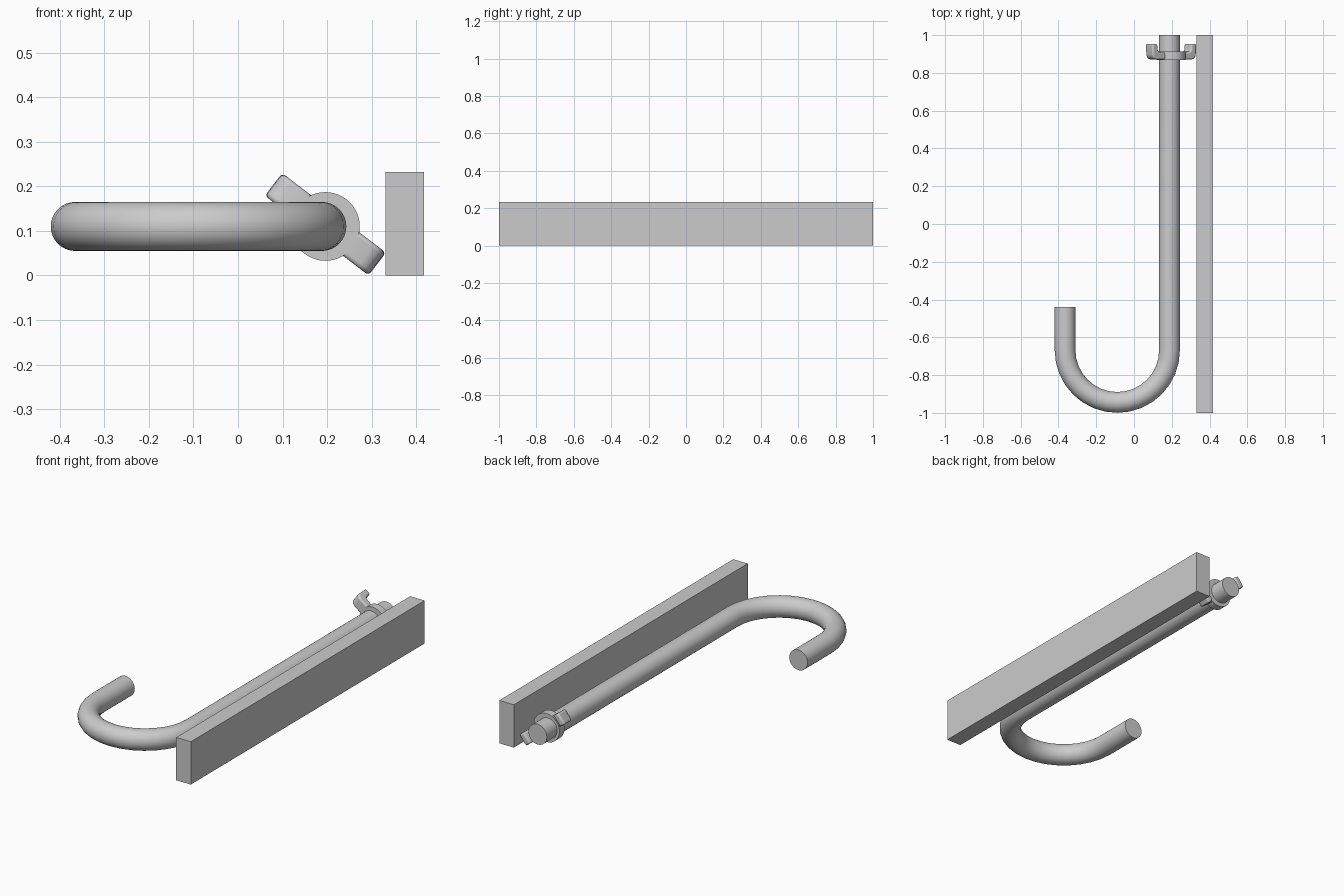
import bpy, bmesh, math
from mathutils import Vector

if "Cube" in bpy.data.objects:
    bpy.data.objects.remove(bpy.data.objects["Cube"])

ROD_X, ROD_Z, ROD_R = 0.188, 0.11, 0.055
NUT_X, NUT_Z = 0.196, 0.113


def finish(obj, angle=30):
    bpy.ops.object.select_all(action='DESELECT')
    obj.select_set(True)
    bpy.context.view_layer.objects.active = obj
    bpy.ops.object.shade_smooth_by_angle(angle=math.radians(angle))


def from_bmesh(name, bm):
    bmesh.ops.recalc_face_normals(bm, faces=bm.faces)
    me = bpy.data.meshes.new(name)
    bm.to_mesh(me)
    bm.free()
    obj = bpy.data.objects.new(name, me)
    bpy.context.collection.objects.link(obj)
    return obj


# Hooked rod: round section swept along a J path
bend_r, cx, cy, steps = 0.2765, -0.0885, -0.668, 16
path = [(ROD_X, 1.0)]
path += [(cx + bend_r * math.cos(math.pi * i / steps),
          cy - bend_r * math.sin(math.pi * i / steps)) for i in range(steps + 1)]
path += [(cx - bend_r, -0.44)]
bm = bmesh.new()
sides, rings = 32, []
for i, p in enumerate(path):
    if 0 < i < len(path) - 1:
        a = math.pi * (i - 1) / steps
    else:
        a = 0 if i == 0 else math.pi
    out = Vector((math.cos(a), -math.sin(a), 0))
    c = Vector((p[0], p[1], ROD_Z))
    ring = []
    for k in range(sides):
        t = 2 * math.pi * k / sides
        ring.append(bm.verts.new(c + ROD_R * (out * math.cos(t) + Vector((0, 0, math.sin(t))))))
    rings.append(ring)
for r0, r1 in zip(rings, rings[1:]):
    for k in range(sides):
        j = (k + 1) % sides
        bm.faces.new((r0[k], r0[j], r1[j], r1[k]))
bm.faces.new(rings[0])
bm.faces.new(rings[-1])
finish(from_bmesh("hook_rod", bm))

# Flat backing bar
bpy.ops.mesh.primitive_cube_add(size=1, location=(0.374, 0, 0.116))
bar = bpy.context.object
bar.name = "backing_bar"
bar.scale = (0.087, 2.0, 0.232)

# Round collar of the wing nut
bpy.ops.mesh.primitive_cylinder_add(vertices=48, radius=0.077, depth=0.043,
                                    location=(NUT_X, 0.8905, 0.11),
                                    rotation=(math.pi / 2, 0, 0))
bpy.context.object.name = "wing_nut_collar"
finish(bpy.context.object)

# Two upturned wings, one on each side of the collar
profile = [(0.058, 0.87), (0.115, 0.87), (0.130, 0.874), (0.141, 0.884), (0.145, 0.899),
           (0.147, 0.954), (0.112, 0.954), (0.110, 0.924), (0.104, 0.914), (0.092, 0.910),
           (0.058, 0.910)]
for n, name in enumerate(("wing_lower", "wing_upper")):
    a = math.radians(-37.5) + n * math.pi
    d = Vector((math.cos(a), 0, math.sin(a)))
    side = Vector((-math.sin(a), 0, math.cos(a)))
    bm = bmesh.new()
    face = bm.faces.new([bm.verts.new(Vector((NUT_X, y, NUT_Z + 0.002)) + d * r - side * 0.032)
                         for r, y in profile])
    ext = bmesh.ops.extrude_face_region(bm, geom=[face])
    bmesh.ops.translate(bm, vec=side * 0.064,
                        verts=[v for v in ext["geom"] if isinstance(v, bmesh.types.BMVert)])
    wing = from_bmesh(name, bm)
    bev = wing.modifiers.new("soft_edges", 'BEVEL')
    bev.width = 0.009
    bev.segments = 3
    bev.limit_method = 'ANGLE'
    bev.angle_limit = math.radians(50)
    finish(wing, 40)
